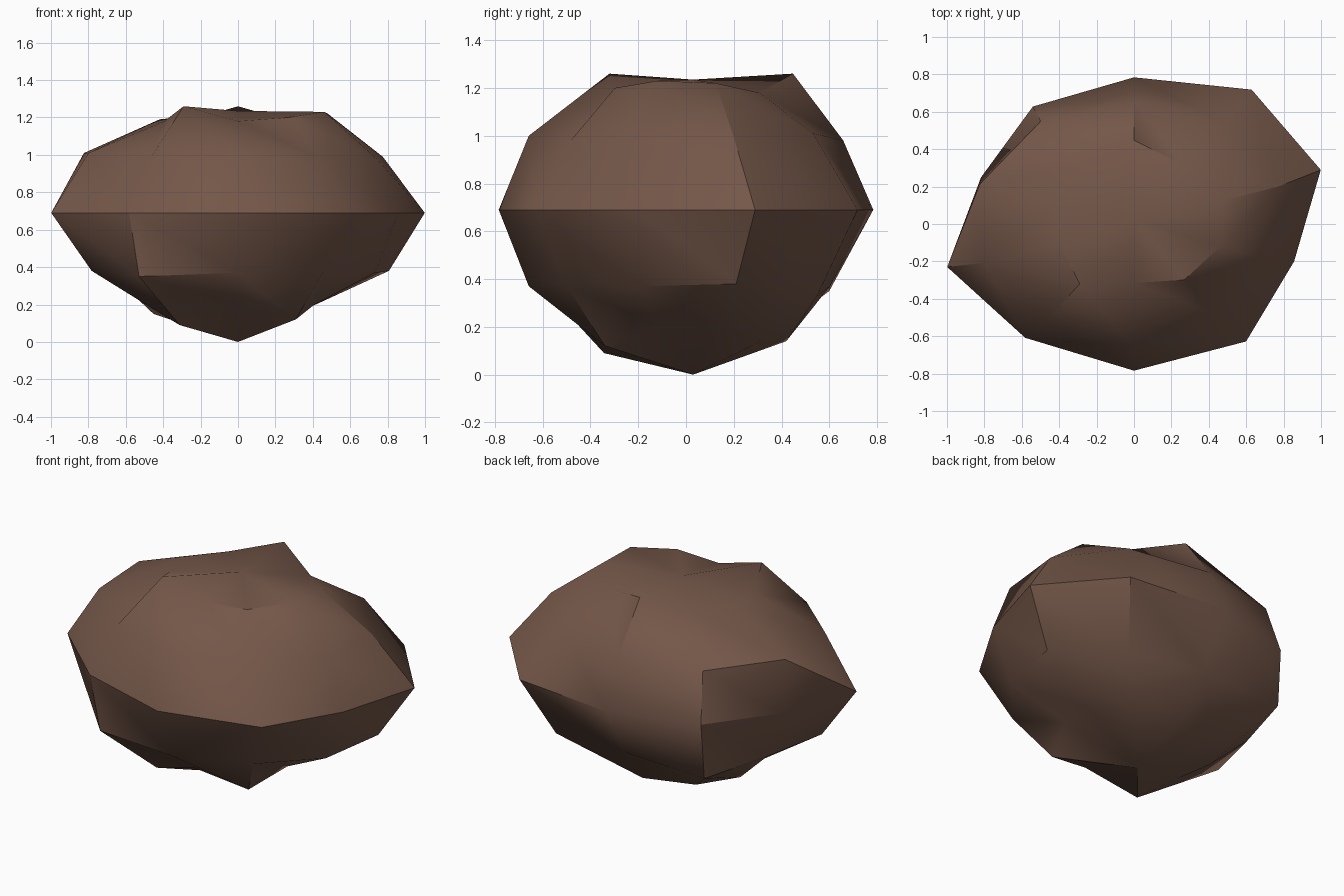
import bpy
import bmesh
import math

default_cube = bpy.data.objects.get("Cube")
if default_cube:
    bpy.data.objects.remove(default_cube, do_unlink=True)

SIDES = 10
DEPTH = 0.8          # width to depth ratio of the boulder
EQUATOR_HEIGHT = 0.69
TOP_HEIGHT = 1.235
POLE_Y = 0.03

# Uneven rings: latitude, outward stretch in percent, height in percent.
# Each list runs counter-clockwise from just behind the +x side.
rings = [
    (-60, [86, 97, 105, 100, 95, 90, 106, 105, 105, 86],
          [20, 14, 14, 14, 15, 16, 9, 20, 12, 20]),
    (-30, [98, 98, 87, 107, 82, 95, 104, 95, 90, 89],
          [38, 33, 37, 35, 36, 38, 35, 37, 38, 37]),
    (30, [94, 95, 95, 98, 100, 97, 91, 95, 86, 90],
         [99, 101, 98, 98, 101, 101, 99, 100, 98, 98]),
    (60, [101, 95, 112, 95, 88, 83, 99, 79, 92, 97],
         [122, 118, 126, 118, 119, 118, 126, 118, 120, 123]),
]

# The widest ring is level, with its own stretch across and in depth
equator_across = [105, 107, 100, 92, 86, 105, 99, 100, 102, 90]
equator_depth = [117, 111, 98, 97, 101, 93, 94, 98, 97, 81]


def ring_direction(index):
    angle = math.radians(18) + math.tau * index / SIDES
    return math.cos(angle), DEPTH * math.sin(angle)


def add_ring(bm, latitude, across, depth, heights):
    """Add one loop of vertices around the boulder."""
    radius = math.cos(math.radians(latitude))
    loop = []
    for i in range(SIDES):
        x, y = ring_direction(i)
        loop.append(bm.verts.new((x * radius * across[i] / 100,
                                  y * radius * depth[i] / 100,
                                  heights[i] / 100)))
    return loop


def crease(bm, path):
    """Keep a hard ridge along a chain of vertices."""
    for start, end in zip(path, path[1:]):
        bm.edges.get((start, end)).smooth = False


def make_material(name, color):
    material = bpy.data.materials.new(name)
    material.use_nodes = True
    material.diffuse_color = color
    shader = next(n for n in material.node_tree.nodes
                  if n.type == "BSDF_PRINCIPLED")
    shader.inputs["Base Color"].default_value = color
    shader.inputs["Roughness"].default_value = 0.9
    return material


bm = bmesh.new()

# Stack the loops from the underside up
loops = [add_ring(bm, lat, s, s, h) for lat, s, h in rings]
equator = add_ring(bm, 0, equator_across, equator_depth,
                   [EQUATOR_HEIGHT * 100] * SIDES)
loops.insert(2, equator)

# Skin neighbouring loops with triangle pairs, all split the same way
for lower, upper in zip(loops, loops[1:]):
    for i in range(SIDES):
        j = (i + 1) % SIDES
        bm.faces.new((lower[j], upper[j], upper[i]))
        bm.faces.new((lower[j], upper[i], lower[i]))

# Close both ends with fans around a single point
bottom_point = bm.verts.new((0, POLE_Y, 0))
top_point = bm.verts.new((0, POLE_Y, TOP_HEIGHT))
for i in range(SIDES):
    j = (i + 1) % SIDES
    bm.faces.new((bottom_point, loops[0][j], loops[0][i]))
    bm.faces.new((top_point, loops[-1][i], loops[-1][j]))

bmesh.ops.recalc_face_normals(bm, faces=bm.faces[:])

# Hard ridges: the front and +x rim, the +x rib and a short front rib
crease(bm, equator[5:] + equator[:2])
crease(bm, [loop[0] for loop in loops[1:]])
crease(bm, [loops[1][6], equator[6]])

mesh = bpy.data.meshes.new("boulder")
bm.to_mesh(mesh)
bm.free()

boulder = bpy.data.objects.new("boulder", mesh)
bpy.context.collection.objects.link(boulder)
mesh.materials.append(make_material("earth brown", (0.175, 0.095, 0.066, 1)))

# Soft facets, with the strongest ridges kept crisp
bpy.ops.object.select_all(action="DESELECT")
boulder.select_set(True)
bpy.context.view_layer.objects.active = boulder
bpy.ops.object.shade_smooth_by_angle(angle=math.radians(38))
